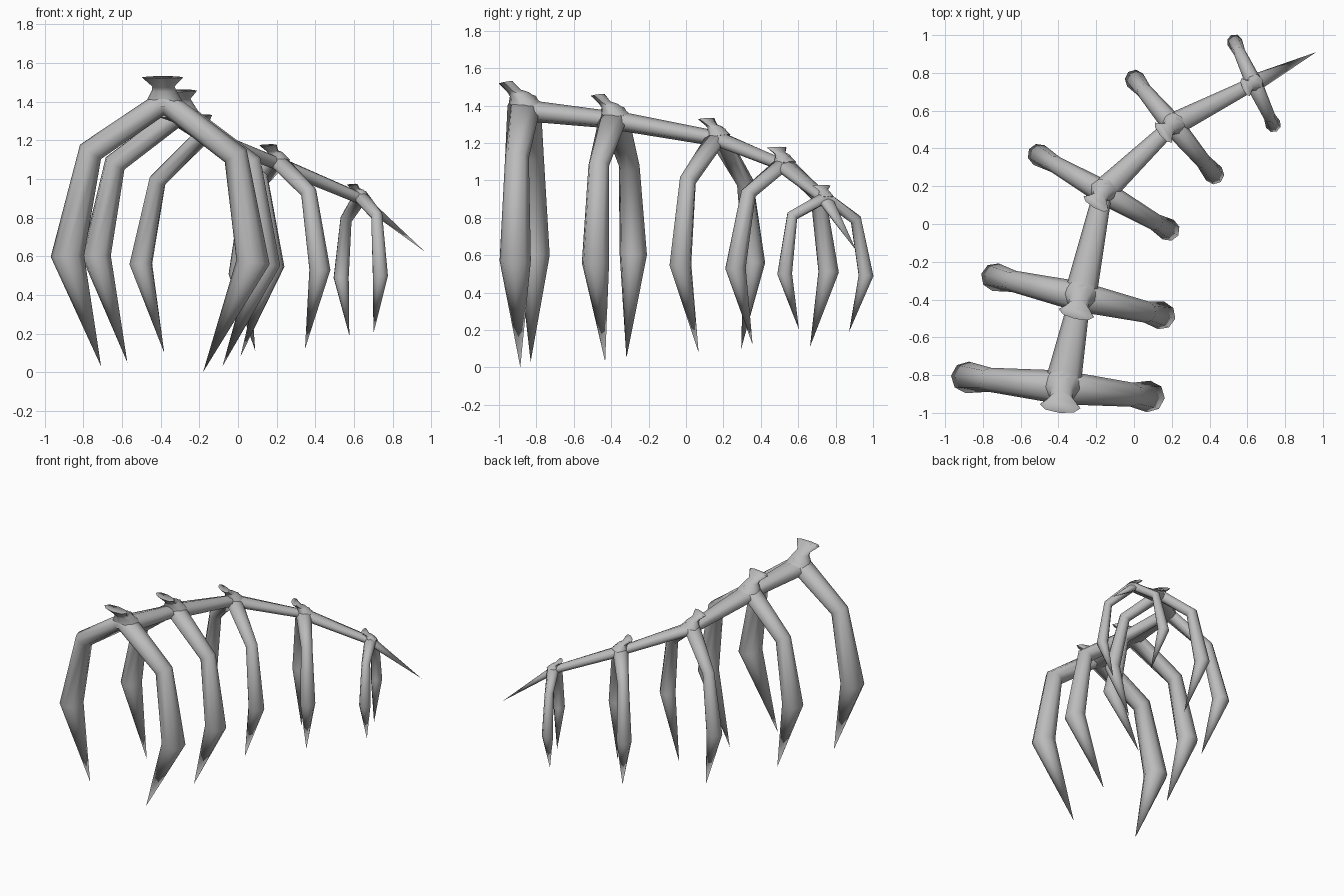
import bpy
import bmesh
from math import cos, sin, pi, radians
from mathutils import Vector

if "Cube" in bpy.data.objects:
    bpy.data.objects.remove(bpy.data.objects["Cube"], do_unlink=True)

UP = Vector((0, 0, 1))
SIDES = 8

bone = bpy.data.materials.new("bone_grey")
bone.use_nodes = True
GREY = (0.5, 0.5, 0.5, 1)
bone.diffuse_color = GREY
bone.node_tree.nodes["Principled BSDF"].inputs["Base Color"].default_value = GREY


def loft(name, rings):
    """Skin a run of elliptical rings, each (centre, half axis, half axis)."""
    bm = bmesh.new()
    loops = []
    for centre, a, b in rings:
        turns = [2 * pi * i / SIDES for i in range(SIDES)]
        loops.append([bm.verts.new(centre + a * cos(t) + b * sin(t)) for t in turns])
    for low, high in zip(loops, loops[1:]):
        for i in range(SIDES):
            j = (i + 1) % SIDES
            bm.faces.new((low[i], low[j], high[j], high[i]))
    bm.faces.new(loops[0][::-1])
    bm.faces.new(loops[-1])
    # Rings of zero size collapse into sharp points
    bmesh.ops.remove_doubles(bm, verts=bm.verts, dist=0.0005)
    bmesh.ops.recalc_face_normals(bm, faces=bm.faces)
    mesh = bpy.data.meshes.new(name)
    bm.to_mesh(mesh)
    bm.free()
    mesh.materials.append(bone)
    obj = bpy.data.objects.new(name, mesh)
    bpy.context.collection.objects.link(obj)
    bpy.ops.object.select_all(action="DESELECT")
    obj.select_set(True)
    bpy.context.view_layer.objects.active = obj
    bpy.ops.object.shade_smooth_by_angle(angle=radians(75))


def rib_pair(name, apex, along, right, left, k):
    """One arch from the right tip over the spine to the left tip."""
    path = [apex - along * d + UP * (z - apex.z) for d, z in reversed(right)]
    path.append(apex)
    path += [apex + along * d + UP * (z - apex.z) for d, z in left]
    # Half thickness within the arch and across it: tip, elbow, shoulder, apex
    half = [(0, 0), (0.087, 0.084), (0.066, 0.064), (0.072, 0.09)]
    half += half[2::-1]
    across = along.cross(UP)
    rings = []
    for i, (p, (r, w)) in enumerate(zip(path, half)):
        before = (p - path[max(i - 1, 0)]).normalized()
        after = (path[min(i + 1, len(path) - 1)] - p).normalized()
        normal = across.cross(before + after).normalized()
        rings.append((p, normal * r * k, across * w * k))
    loft(name, rings)


def crest(name, apex, along, k):
    """Flared knob leaning forward from a broad root on the arch."""
    forward = along.cross(UP)
    rings = []
    for lean, rise, wide, deep in ((-0.005, -0.01, 0.1, 0.095),
                                   (0.025, 0.06, 0.062, 0.052),
                                   (0.055, 0.078, 0.058, 0.036),
                                   (0.1, 0.125, 0.108, 0.036)):
        centre = apex + (forward * lean + UP * rise) * k
        rings.append((centre, along * wide * k, (forward - UP * 0.2) * deep * k))
    loft(name, rings)


def spine_segment(name, start, end, k, taper):
    """Tapered bone, wide at its front end."""
    run = (end - start).normalized()
    side = run.cross(UP).normalized()
    top = side.cross(run)
    rings = [(p, side * 0.097 * k * t, top * 0.058 * k * t ** 0.4)
             for p, t in ((start, 1), (end, taper))]
    loft(name, rings)


# Apex, heading, scale, then (reach, height) of shoulder, elbow and tip per side
stations = [
    ((-0.38, -0.865, 1.4), -6, 1.0,
     ((0.385, 1.14), (0.505, 0.6), (0.33, 0.03)),
     ((0.37, 1.12), (0.46, 0.57), (0.2, 0))),
    ((-0.285, -0.385, 1.345), -13, 0.89,
     ((0.36, 1.08), (0.46, 0.6), (0.295, 0.05)),
     ((0.36, 1.08), (0.44, 0.56), (0.21, 0.03))),
    ((-0.165, 0.17, 1.24), -30, 0.71,
     ((0.29, 0.99), (0.39, 0.56), (0.25, 0.1)),
     ((0.32, 1), (0.4, 0.55), (0.205, 0.08))),
    ((0.205, 0.525, 1.095), -50, 0.64,
     ((0.235, 0.92), (0.31, 0.51), (0.18, 0.11)),
     ((0.25, 0.93), (0.34, 0.53), (0.22, 0.12))),
    ((0.635, 0.745, 0.91), -65, 0.49,
     ((0.18, 0.79), (0.24, 0.49), (0.14, 0.19)),
     ((0.195, 0.81), (0.24, 0.5), (0.155, 0.2))),
]

# Ribs and crests
nodes = []
for n, (apex, heading, k, right, left) in enumerate(stations, 1):
    apex = Vector(apex)
    along = Vector((cos(radians(heading)), sin(radians(heading)), 0))
    rib_pair(f"rib_pair_{n}", apex, along, right, left, k)
    crest(f"crest_{n}", apex, along, k)
    nodes.append((apex - UP * 0.026 * k, k))

# Spine and pointed tail
for n, ((start, k), (end, _)) in enumerate(zip(nodes, nodes[1:]), 1):
    spine_segment(f"spine_segment_{n}", start, end, k, 0.57)
start, k = nodes[-1]
spine_segment("tail_spike", start, Vector((0.965, 0.91, 0.625)), k, 0)
